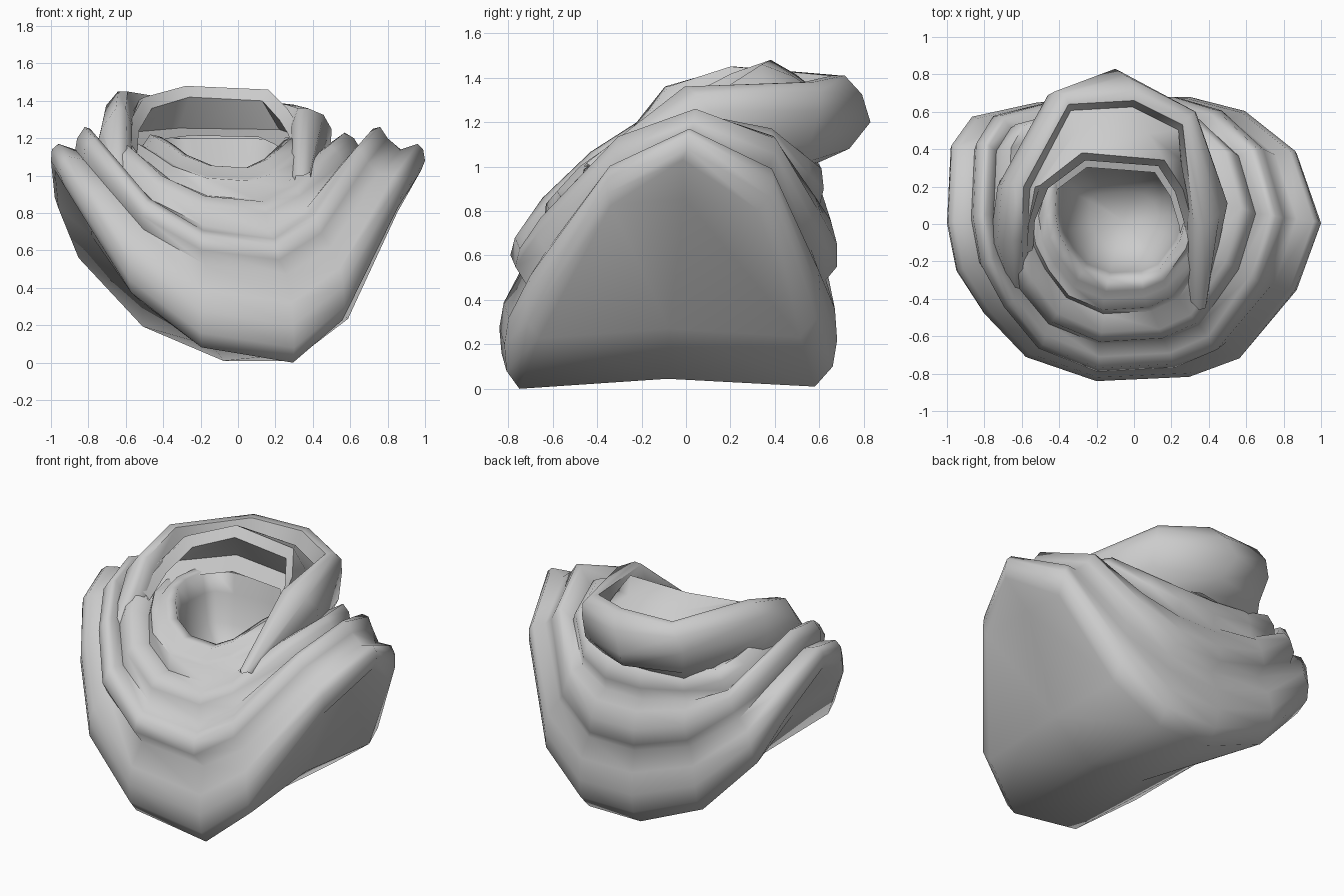
import bpy, bmesh, math
from mathutils import Vector

if "Cube" in bpy.data.objects:
    bpy.data.objects.remove(bpy.data.objects["Cube"])

cloth = bpy.data.materials.new("light grey cloth")
cloth.diffuse_color = (0.6, 0.6, 0.6, 1)
cloth.use_nodes = True
cloth.node_tree.nodes["Principled BSDF"].inputs["Base Color"].default_value = cloth.diffuse_color


def finish(name, verts, faces, angle=75):
    mesh = bpy.data.meshes.new(name)
    mesh.from_pydata(verts, [], faces)
    bm = bmesh.new()
    bm.from_mesh(mesh)
    bmesh.ops.recalc_face_normals(bm, faces=bm.faces)
    bm.to_mesh(mesh)
    bm.free()
    mesh.materials.append(cloth)
    ob = bpy.data.objects.new(name, mesh)
    bpy.context.collection.objects.link(ob)
    bpy.context.view_layer.objects.active = ob
    ob.select_set(True)
    bpy.ops.object.shade_smooth_by_angle(angle=math.radians(angle))
    ob.select_set(False)
    return ob


def strips(paths, closed):
    """Quads between successive paths of equal length."""
    n = len(paths[0])
    verts = [tuple(p) for path in paths for p in path]
    faces = []
    for r in range(len(paths) - 1):
        for i in range(n if closed else n - 1):
            j = (i + 1) % n
            faces.append((r * n + i, r * n + j, (r + 1) * n + j, (r + 1) * n + i))
    return verts, faces


# Shared ring outline: sideways, depth, and height share (sides high, front and back low)
OUTLINE = [(1, .12, 1), (.87, -.36, .8), (.57, -.84, .22), (.3, -.97, 0), (-.2, -1, .08),
           (-.58, -.83, .36), (-.8, -.53, .69), (-.95, -.22, .92), (-1, .12, 1),
           (-.98, .66, .8), (-.87, .86, .54), (-.52, .96, .18),
           (-.08, 1, 0), (.3, 1, 0), (.6, .9, .22), (.87, .62, .78)]


def ring(left, right, front, back, low_front, low_back, side):
    out = []
    for u, v, h in OUTLINE:
        low = low_front + (low_back - low_front) * (v + 1) / 2
        out.append(((left + right) / 2 + u * (right - left) / 2,
                    (front + back) / 2 + v * (back - front) / 2,
                    low + (side - low) * h))
    return out


# Draped folds, from the outer hem inward to the neck bowl
RINGS = [
    (-.98, .98, -.77, .58, 0, .01, 1.03),
    (-1, 1, -.83, .66, .08, .1, 1.08),
    (-.995, .99, -.84, .68, .2, .22, 1.14),
    (-.96, .96, -.82, .67, .32, .36, 1.17),
    (-.87, .87, -.74, .63, .47, .49, 1.14),
    (-.86, .80, -.79, .68, .55, .55, 1.20),
    (-.82, .76, -.77, .68, .63, .65, 1.26),
    (-.79, .72, -.71, .65, .66, .76, 1.25),
    (-.75, .65, -.64, .60, .70, .82, 1.15),
    (-.72, .62, -.63, .62, .80, .9, 1.2),
    (-.67, .57, -.58, .61, .86, .99, 1.23),
    (-.58, .46, -.48, .54, .87, 1.04, 1.14),
    (-.55, .41, -.46, .44, .97, 1.06, 1.18),
    (-.51, .36, -.40, .39, .98, 1.12, 1.16),
    (-.47, .33, -.36, .36, 1.04, 1.19, 1.22),
    (-.42, .29, -.29, .33, 1.04, 1.2, 1.21),
    (-.39, .27, -.26, .30, .96, 1.08, 1.08),
    (-.35, .23, -.22, .26, .84, .9, .9),
    (-.24, .13, -.12, .17, .75, .76, .76),
]
verts, faces = strips([ring(*r) for r in RINGS], True)
n = len(OUTLINE)
# Bowl floor
verts.append((-.06, .02, .72))
last = (len(RINGS) - 1) * n
faces += [(last + i, last + (i + 1) % n, len(verts) - 1) for i in range(n)]
# Slightly hollow underside spanning from the front hem to the back hem
mids = [0]
for i in range(1, 8):
    a, b = Vector(verts[i]), Vector(verts[n - i])
    m = (a + b) / 2
    mids.append(len(verts))
    verts.append(tuple(m + Vector((-.045 * m.x, 0, .04))))
mids.append(8)
for i in range(8):
    faces.append(tuple(dict.fromkeys((i, i + 1, mids[i + 1], mids[i]))))
    faces.append(tuple(dict.fromkeys((mids[i], mids[i + 1], n - i - 1, (n - i) % n))))
finish("draped_cowl", verts, faces)

# Rear hood roll, running from the left tip around the back to the right tip
RIM = [(-.59, -.36, .98), (-.6, -.08, 1.36), (-.59, .2, 1.45), (-.35, .64, 1.41),
       (0, .66, 1.41), (.26, .53, 1.38), (.32, 0, 1.36), (.31, -.42, 1.0)]
BULGE = [(-.64, -.34, .98), (-.77, -.1, 1.1), (-.73, .2, 1.26), (-.46, .69, 1.25),
         (-.1, .83, 1.2), (.33, .6, 1.25), (.5, .11, 1.25), (.39, -.41, .99)]
UNDER = [(-.6, -.33, .95), (-.72, -.04, .98), (-.64, .3, .97), (-.38, .56, 1.0),
         (-.02, .6, 1.02), (.32, .48, 1.0), (.45, .08, 1.03), (.36, -.39, .95)]
centre = Vector((-.13, .05, 0))


def spread(path, amount, dz):
    """Move a path away from the neck centre and up."""
    out = []
    for p in path:
        p = Vector(p)
        d = (p - centre) * Vector((1, 1, 0))
        out.append(p + d.normalized() * amount + Vector((0, 0, dz)))
    return out


def between(a, b, t, out=0, dz=0):
    return spread([Vector(p).lerp(Vector(q), t) for p, q in zip(a, b)], out, dz)


rim_edge = spread(RIM, .055, .0)
wall_foot = spread(RIM, -.035, -.1)
hood = [wall_foot, RIM, rim_edge,
        between(rim_edge, BULGE, .5, .02, .02), BULGE,
        between(BULGE, UNDER, .5, .02, -.03), UNDER]
finish("hood_roll", *strips(hood, False), 60)

# Inner collar arch overhanging a hollow behind the neck opening, sloping out to the rim
ARCH = [(-.54, -.14, 1.12), (-.53, .02, 1.24), (-.46, .19, 1.36), (-.26, .34, 1.42),
        (.13, .31, 1.4), (.22, .17, 1.3), (.27, .0, 1.22), (.29, -.16, 1.12)]
lip = [(x * .93 - .01, y * .92 - .01, 1.1 + (z - 1.12) * .38) for x, y, z in ARCH]
crest = spread(ARCH, .045, .06)
hollow = spread(lip, .15, .04)
collar = [lip, hollow, ARCH, crest,
          between(crest, wall_foot, .5, 0, .02), wall_foot]
finish("inner_collar", *strips(collar, False), 50)
